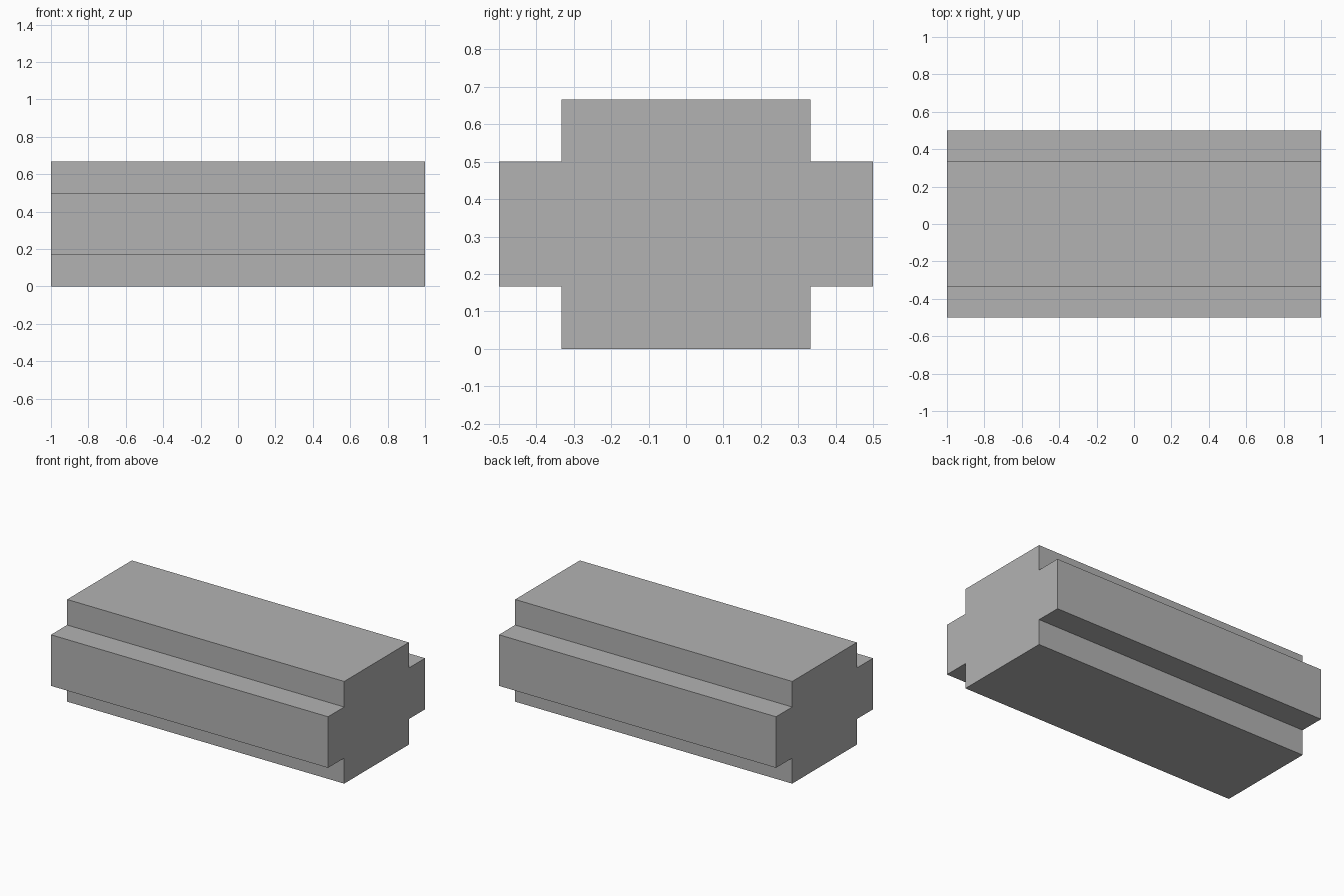
import bpy
import bmesh
from mathutils import Vector

cube = bpy.data.objects.get("Cube")
if cube:
    bpy.data.objects.remove(cube, do_unlink=True)

LENGTH = 2.0
HALF_WIDE, HALF_NARROW = 0.5, 1 / 3      # half depths of the flange and the core
HALF_TALL, HALF_SHORT = 1 / 3, 1 / 6     # half heights of the core and the flange

# Plain grey material
grey = bpy.data.materials.new("light_grey")
grey.use_nodes = True
colour = (0.45, 0.45, 0.45, 1)
grey.diffuse_color = colour
grey.node_tree.nodes["Principled BSDF"].inputs["Base Color"].default_value = colour

# Stepped cross-section: one quarter mirrored into a closed outline
quarter = [(HALF_WIDE, HALF_SHORT), (HALF_NARROW, HALF_SHORT), (HALF_NARROW, HALF_TALL)]
half = quarter + [(-y, z) for y, z in reversed(quarter)]
outline = half + [(-y, -z) for y, z in half]

# Beam: the cross-section extruded along x
bm = bmesh.new()
end = bm.faces.new([bm.verts.new((-LENGTH / 2, y, z + HALF_TALL)) for y, z in outline])
ext = bmesh.ops.extrude_face_region(bm, geom=[end], use_keep_orig=True)
moved = [v for v in ext["geom"] if isinstance(v, bmesh.types.BMVert)]
bmesh.ops.translate(bm, verts=moved, vec=Vector((LENGTH, 0, 0)))
bmesh.ops.recalc_face_normals(bm, faces=bm.faces)

mesh = bpy.data.meshes.new("stepped_beam")
bm.to_mesh(mesh)
bm.free()
mesh.materials.append(grey)
beam = bpy.data.objects.new("stepped_beam", mesh)
bpy.context.collection.objects.link(beam)
